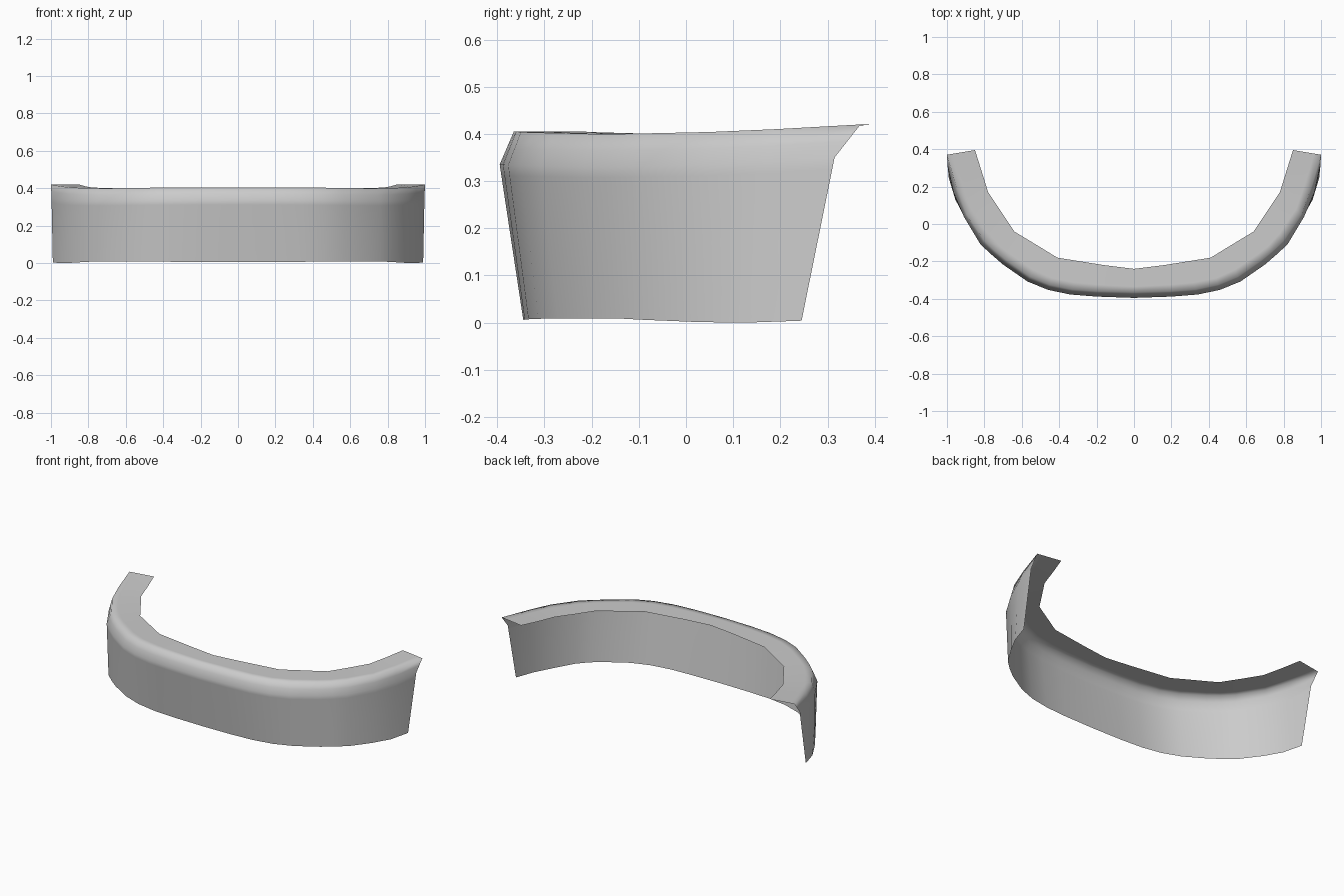
import bpy
import bmesh

cube = bpy.data.objects.get("Cube")
if cube:
    bpy.data.objects.remove(cube, do_unlink=True)

# Plan curves of the left half, from the centre to the rear end
lower_edge = [(0, -.345), (.2, -.342), (.34, -.334), (.46, -.313), (.57, -.273), (.7, -.195),
              (.76, -.148), (.82, -.092), (.9, .03), (.955, .13), (.99, .245)]
shoulder = [(0, -.395), (.2, -.388), (.34, -.377), (.46, -.352), (.57, -.307), (.7, -.217),
            (.76, -.165), (.82, -.11), (.91, .04), (.965, .17), (.997, .315)]
upper_edge = [(0, -.365), (.195, -.36), (.33, -.35), (.45, -.325), (.555, -.282), (.68, -.195),
              (.74, -.146), (.8, -.09), (.895, .05), (.947, .19), (1, .37)]
inner_edge = [(0, -.24), (.16, -.22), (.285, -.2), (.41, -.18), (.49, -.131), (.59, -.07),
              (.64, -.04), (.71, .065), (.78, .17), (.815, .283), (.85, .395)]

# Heights along the same stations
low_z = [.006, .006, .007, .008, .009, .009, .009, .006, .001, 0, .004]
top_z = [.405, .405, .404, .403, .402, .4, .4, .401, .404, .41, .42]
shoulder_z = [z - .07 for z in top_z]


def lift(plan, heights):
    return [(x, y, z) for (x, y), z in zip(plan, heights)]


def between(a, b, t):
    return [tuple(p + (q - p) * t for p, q in zip(u, v)) for u, v in zip(a, b)]


def full_width(row):
    return [(-x, y, z) for x, y, z in reversed(row[1:])] + row


low = lift(lower_edge, low_z)
mid = lift(shoulder, shoulder_z)
top = lift(upper_edge, top_z)
inner = lift(inner_edge, top_z)

# Support rows keep the wall flat below the rounded shoulder
rows = [low, between(low, mid, .5), between(low, mid, .93), mid,
        between(mid, top, .5), top, between(top, inner, .25), inner]

# Open curved sheet: front wall, shoulder and top ledge
bm = bmesh.new()
grid = [[bm.verts.new(p) for p in full_width(row)] for row in rows]
for a, b in zip(grid, grid[1:]):
    for i in range(len(a) - 1):
        bm.faces.new((a[i], a[i + 1], b[i + 1], b[i]))
for face in bm.faces:
    face.smooth = True
mesh = bpy.data.meshes.new("bumper_shell")
bm.to_mesh(mesh)
bm.free()

grey = bpy.data.materials.new("light_grey")
grey.use_nodes = True
colour = (.6, .6, .6, 1)
grey.diffuse_color = colour
grey.node_tree.nodes["Principled BSDF"].inputs["Base Color"].default_value = colour
mesh.materials.append(grey)

shell = bpy.data.objects.new("bumper_shell", mesh)
bpy.context.collection.objects.link(shell)
